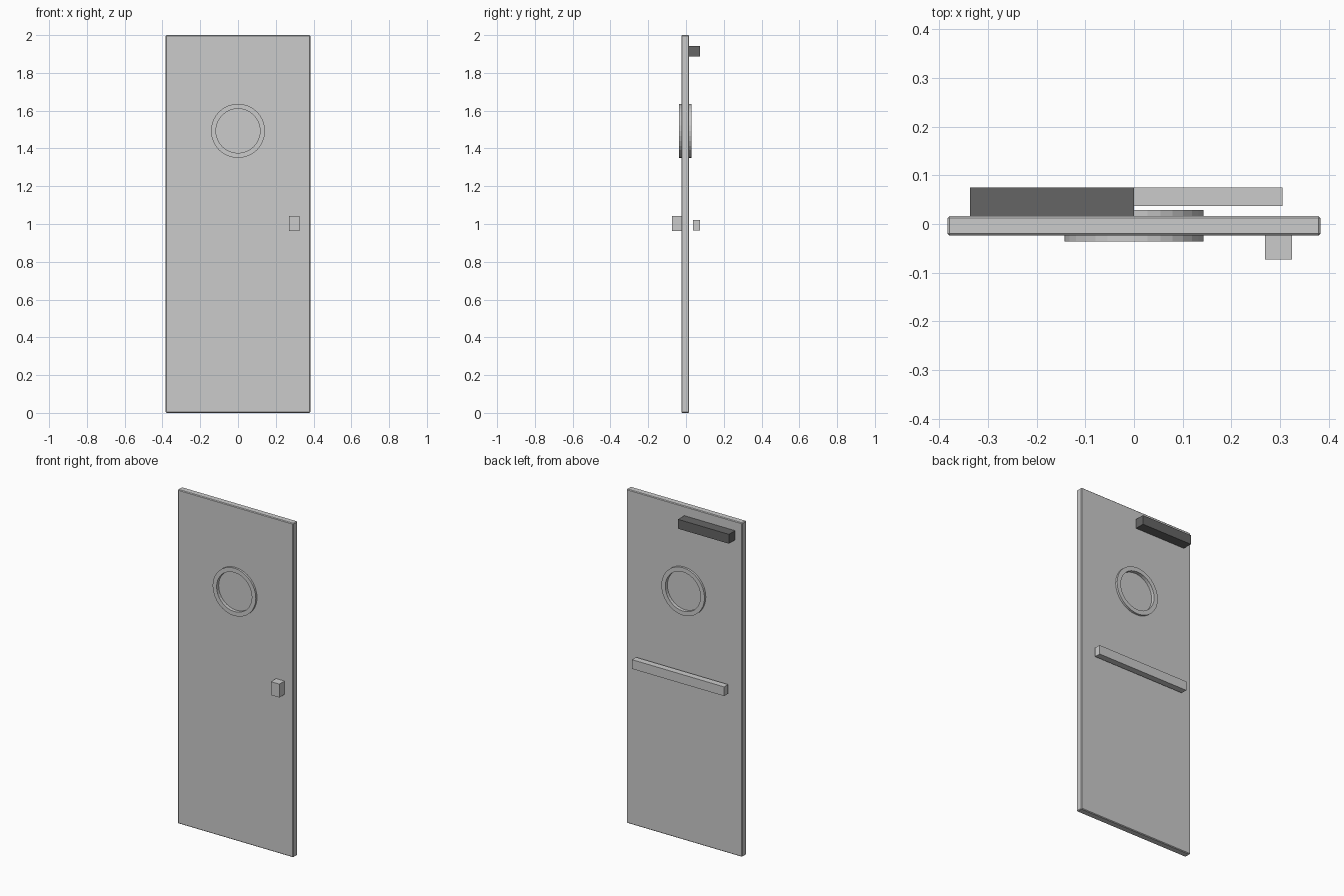
import bpy, bmesh, math
from mathutils import Matrix

if "Cube" in bpy.data.objects:
    bpy.data.objects.remove(bpy.data.objects["Cube"])


def material(name, value):
    m = bpy.data.materials.new(name)
    m.diffuse_color = (value, value, value, 1)
    m.use_nodes = True
    m.node_tree.nodes["Principled BSDF"].inputs["Base Color"].default_value = m.diffuse_color
    return m


GREY = material("door grey", 0.6)
DARK = material("closer dark grey", 0.13)


def finish(name, bm, mat):
    bmesh.ops.recalc_face_normals(bm, faces=bm.faces[:])
    me = bpy.data.meshes.new(name)
    bm.to_mesh(me)
    bm.free()
    ob = bpy.data.objects.new(name, me)
    bpy.context.collection.objects.link(ob)
    me.materials.append(mat)
    return ob


def box(name, x, y, z, mat, bevel=0):
    bm = bmesh.new()
    size = [b - a for a, b in (x, y, z)]
    mid = [(a + b) / 2 for a, b in (x, y, z)]
    bmesh.ops.create_cube(bm, size=1, matrix=Matrix.Translation(mid) @ Matrix.Diagonal((*size, 1)))
    if bevel:
        bmesh.ops.bevel(bm, geom=bm.edges[:], offset=bevel, segments=1, affect='EDGES')
    return finish(name, bm, mat)


WZ, SEG = 1.493, 32   # window height and roundness


def disc(name, r, y, mat):
    bm = bmesh.new()
    turn = Matrix.Translation((0, sum(y) / 2, WZ)) @ Matrix.Rotation(math.pi / 2, 4, 'X')
    bmesh.ops.create_cone(bm, cap_ends=True, segments=SEG, radius1=r, radius2=r,
                          depth=y[1] - y[0], matrix=turn)
    return finish(name, bm, mat)


def ring(name, r_in, r_out, y, mat):
    # rectangular section swept around the window axis
    bm = bmesh.new()
    section = [(r_in, y[0]), (r_out, y[0]), (r_out, y[1]), (r_in, y[1])]
    loops = []
    for i in range(SEG):
        a = 2 * math.pi * i / SEG
        loops.append([bm.verts.new((r * math.cos(a), yy, WZ + r * math.sin(a))) for r, yy in section])
    for i in range(SEG):
        p, q = loops[i], loops[(i + 1) % SEG]
        for k in range(4):
            bm.faces.new((p[k], p[(k + 1) % 4], q[(k + 1) % 4], q[k]))
    return finish(name, bm, mat)


# door leaf with a round window opening
door = box("door_panel", (-0.383, 0.383), (-0.024, 0.0165), (0, 2), GREY, 0.004)
cutter = disc("window_cutter", 0.13, (-0.1, 0.1), GREY)
cutter.hide_render = True
cutter.hide_viewport = True
cutter.display_type = 'WIRE'
cut = door.modifiers.new("window opening", 'BOOLEAN')
cut.operation = 'DIFFERENCE'
cut.solver = 'EXACT'
cut.object = cutter

# window frame and recessed pane
frame = ring("window_frame", 0.117, 0.143, (-0.036, 0.029), GREY)
disc("window_pane", 0.12, (-0.016, 0.009), GREY)

# lock block on the front, push bar and closer on the back
box("front_handle", (0.269, 0.325), (-0.073, -0.02), (0.962, 1.042), GREY)
box("push_bar", (-0.305, 0.305), (0.037, 0.075), (0.966, 1.021), GREY)
box("door_closer", (-0.337, 0), (0.0155, 0.075), (1.887, 1.943), DARK)
